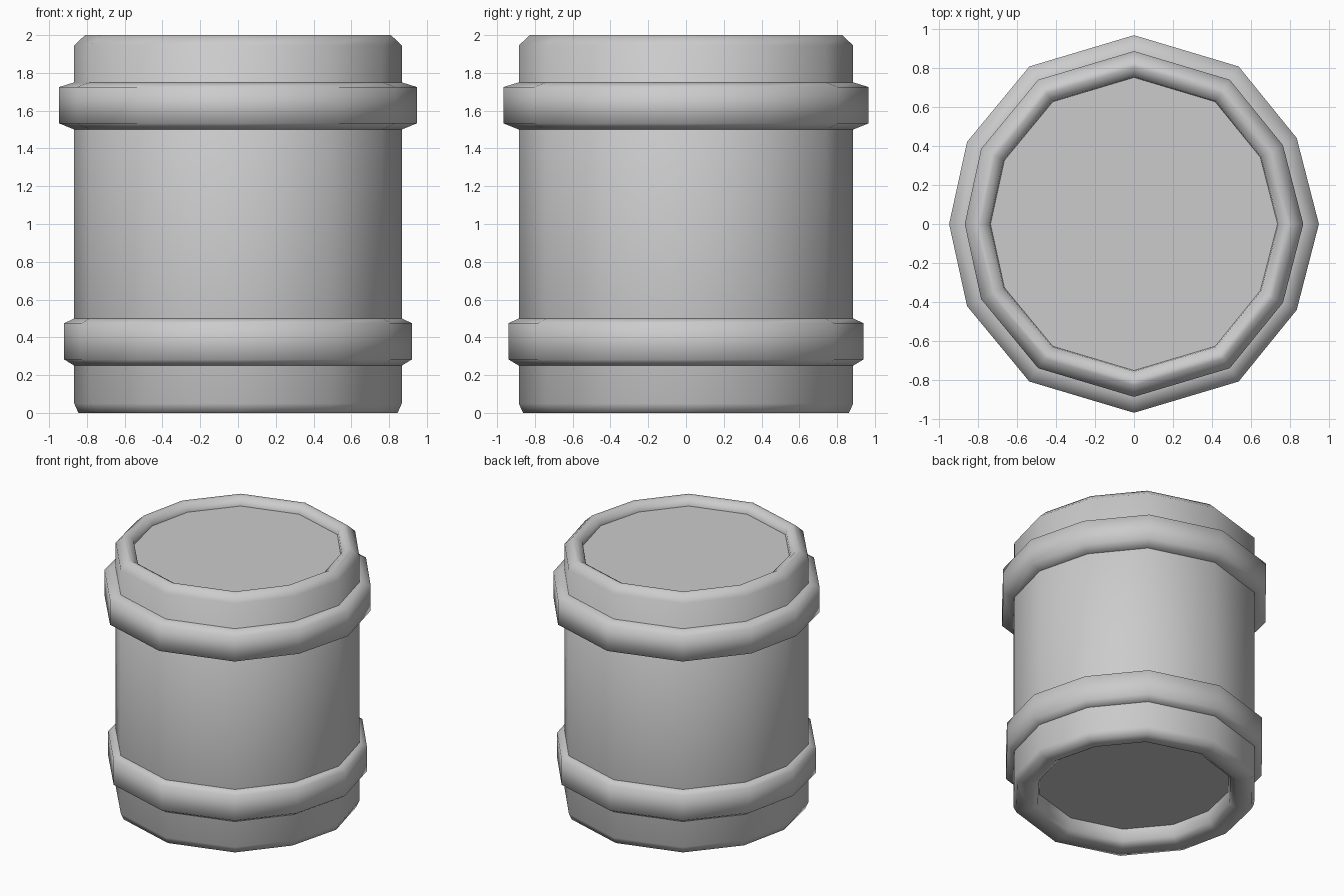
import bpy, bmesh, math

if "Cube" in bpy.data.objects:
    bpy.data.objects.remove(bpy.data.objects["Cube"])

# Half outline of the hand-shaped 12-sided plan (unit radius along x), mirrored in y
HALF = [(1, 0), (0.88, 0.465), (0.566, 0.852), (0, 1.021),
        (-0.566, 0.852), (-0.903, 0.444), (-1, 0)]
OUTLINE = HALF + [(x, -y) for x, y in reversed(HALF[1:-1])]


def lathe(name, profile, angle, closed=False):
    """Sweep an (r, z) profile round the outline; cap the ends or close the loop."""
    bm = bmesh.new()
    rings = [[bm.verts.new((x * r, y * r, z)) for x, y in OUTLINE]
             for r, z in profile]
    pairs = list(zip(rings, rings[1:]))
    if closed:
        pairs.append((rings[-1], rings[0]))
    else:
        bm.faces.new(list(reversed(rings[0])))
        bm.faces.new(rings[-1])
    n = len(OUTLINE)
    for low, high in pairs:
        for i in range(n):
            j = (i + 1) % n
            bm.faces.new((low[i], low[j], high[j], high[i]))
    bmesh.ops.recalc_face_normals(bm, faces=bm.faces)
    mesh = bpy.data.meshes.new(name)
    bm.to_mesh(mesh)
    bm.free()
    obj = bpy.data.objects.new(name, mesh)
    bpy.context.collection.objects.link(obj)
    bpy.ops.object.select_all(action='DESELECT')
    obj.select_set(True)
    bpy.context.view_layer.objects.active = obj
    bpy.ops.object.shade_smooth_by_angle(angle=math.radians(angle))
    return obj


# Barrel body with recessed base and shallow recessed lid
lathe("barrel_body", [
    (0.68, 0.12), (0.69, 0.03), (0.735, 0.0), (0.845, 0.0), (0.867, 0.05),
    (0.867, 1.945), (0.81, 2.0), (0.785, 2.0), (0.74, 1.97), (0.735, 1.94)], 70)


# Raised hoops wrapped around the body
def hoop(name, z, r):
    lathe(name, [(0.83, z), (0.867, z), (r, z + 0.033), (r, z + 0.225),
                 (0.867, z + 0.25), (0.83, z + 0.25)], 75, closed=True)


hoop("lower_hoop", 0.25, 0.92)
hoop("upper_hoop", 1.50, 0.947)
